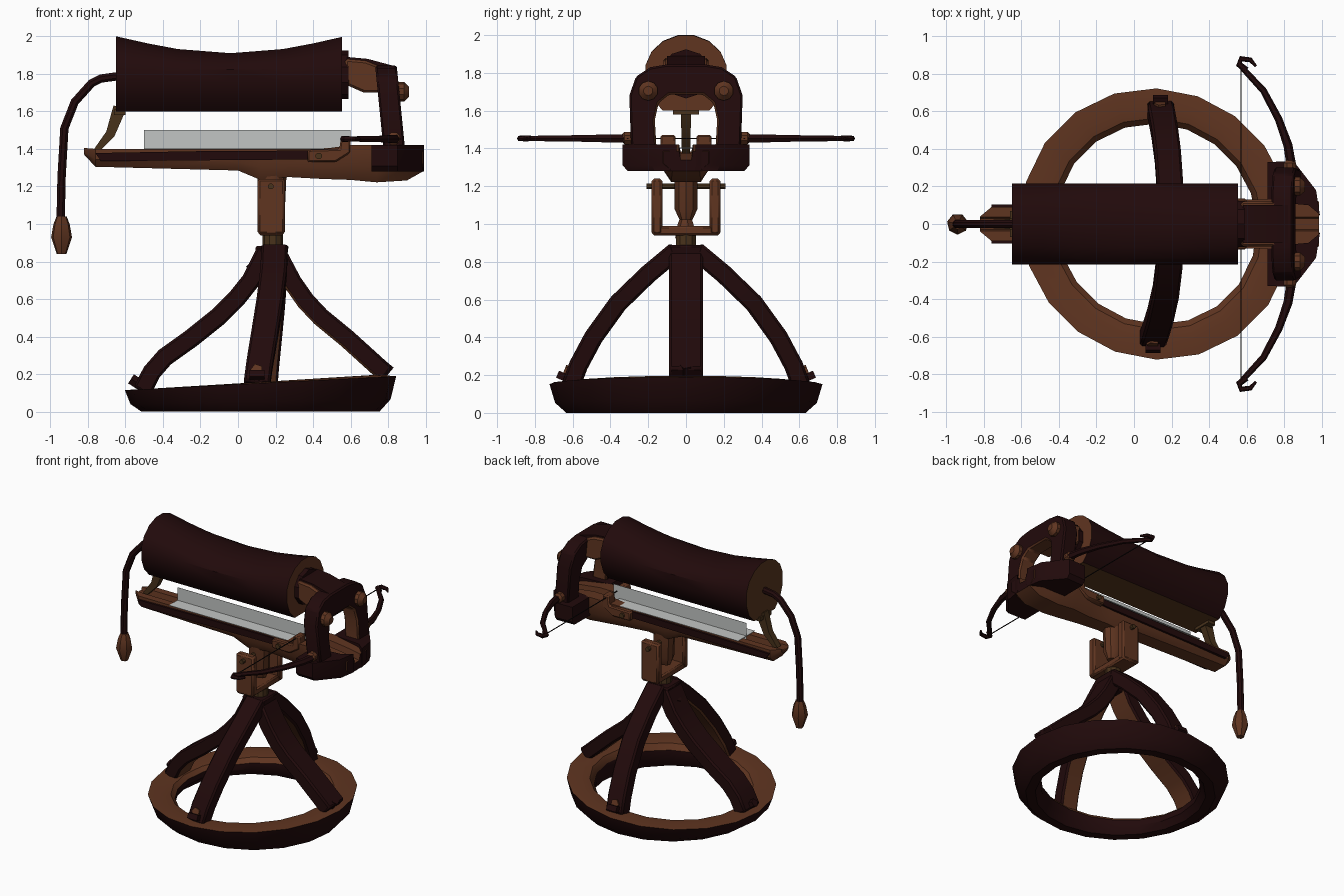
import bpy, bmesh
from math import sin, cos, pi, sqrt
from mathutils import Vector

if "Cube" in bpy.data.objects:
    bpy.data.objects.remove(bpy.data.objects["Cube"])


def material(name, rgb):
    m = bpy.data.materials.new(name)
    m.use_nodes = True
    m.diffuse_color = (*rgb, 1)
    bsdf = m.node_tree.nodes["Principled BSDF"]
    bsdf.inputs["Base Color"].default_value = (*rgb, 1)
    bsdf.inputs["Roughness"].default_value = 0.8
    return m


DARK = material("dark_red_wood", (0.0155, 0.003, 0.0033))
BROWN = material("warm_brown_wood", (0.115, 0.035, 0.0145))
TAN = material("tan_wood", (0.1, 0.038, 0.013))
OLIVE = material("olive_brown_metal", (0.065, 0.032, 0.011))
GREY = material("pale_grey", (0.54, 0.56, 0.55))
STRING = material("black_cord", (0.008, 0.005, 0.005))
parts = []


def loft(name, rings, mats, rule=None, closed=False, bevel=0):
    """Skin a list of equal-length point rings; rule(normal, centre) picks a material."""
    bm = bmesh.new()
    rows = [[bm.verts.new(p) for p in ring] for ring in rings]
    n = len(rows[0])
    pairs = list(zip(rows, rows[1:])) + ([(rows[-1], rows[0])] if closed else [])
    for a, b in pairs:
        for i in range(n):
            j = (i + 1) % n
            bm.faces.new((a[i], a[j], b[j], b[i]))
    if not closed:
        bm.faces.new(rows[0])
        bm.faces.new(rows[-1])
    bmesh.ops.recalc_face_normals(bm, faces=bm.faces)
    bm.normal_update()
    if rule:
        for f in bm.faces:
            f.material_index = int(rule(f.normal, f.calc_center_median()))
    me = bpy.data.meshes.new(name)
    bm.to_mesh(me)
    bm.free()
    for m in mats:
        me.materials.append(m)
    ob = bpy.data.objects.new(name, me)
    bpy.context.collection.objects.link(ob)
    if bevel:
        mod = ob.modifiers.new("soft_edges", "BEVEL")
        mod.width, mod.segments = bevel, 1
    parts.append(ob)
    return ob


def sweep(name, pts, sizes, mats, side=(0, 1, 0), n=8, rule=None, bevel=0):
    """Sweep an n-sided section of half-sizes (along side, across) on a path."""
    pts = [Vector(p) for p in pts]
    if not isinstance(sizes, list):
        sizes = [sizes] * len(pts)
    rings = []
    for i, (p, s) in enumerate(zip(pts, sizes)):
        a, b = s if isinstance(s, tuple) else (s, s)
        t = (pts[min(i + 1, len(pts) - 1)] - pts[max(i - 1, 0)]).normalized()
        u = Vector(side)
        u = (u - t * u.dot(t)).normalized()
        v = t.cross(u)
        k = sqrt(2) if n == 4 else 1
        angles = [2 * pi * (j + 0.5) / n for j in range(n)]
        rings.append([p + u * (a * k * cos(q)) + v * (b * k * sin(q)) for q in angles])
    return loft(name, rings, mats, rule, bevel=bevel)


def box(name, x, y, z, mats, bevel=0):
    rings = [[(x[0], y[0], h), (x[1], y[0], h), (x[1], y[1], h), (x[0], y[1], h)] for h in z]
    return loft(name, rings, mats, bevel=bevel)


def side_prism(name, outline, y0, y1, mats, bevel=0):
    return loft(name, [[(x, y, z) for x, z in outline] for y in (y0, y1)], mats, bevel=bevel)


# Base ring, slightly oval and tilted on top
section = [(0.64, 0), (0.7, 0.35), (0.73, 1), (0.63, 1.04), (0.57, 0.98), (0.54, 0.75), (0.54, 0.4), (0.575, 0)]
rings = []
for i in range(20):
    q = 2 * pi * i / 20
    top = 0.152 + 0.037 * cos(q)
    k = 0.99 - 0.018 * sin(2 * q)
    rings.append([(0.12 + r * k * cos(q), r * k * sin(q), h * top) for r, h in section])
loft("base_ring", rings, [DARK, BROWN], lambda n, c: n.z > 0.4, closed=True)


# Curved legs, brown on the inner face
def inner(n, c):
    return n.z < -0.3 and n.x * (c.x - 0.18) + n.y * c.y < 0


for s, name, foot in ((-1, "front_leg", 0.1), (1, "back_leg", 0.14)):
    prof = [(0.05, 0.86), (0.2, 0.735), (0.36, 0.58), (0.49, 0.4), (0.57, 0.25), (0.61, 0.14)]
    path = [(0.195 + (foot - 0.195) * (r / 0.61) ** 2.5, s * r, z) for r, z in prof]
    sweep(name, path, (0.07, 0.05), [DARK, BROWN], (1, 0, 0), 4, inner, 0.012)
    sweep(name + "_bolt", [(foot, s * 0.58, 0.2), (foot, s * 0.645, 0.225)], 0.033, [BROWN], (1, 0, 0), 5)
    sweep(name + "_foot_lug", [(foot, s * 0.6, 0.17), (foot, s * 0.68, 0.205)], (0.04, 0.02), [DARK], (1, 0, 0), 4)
    sweep(name + "_upper_bolt", [(0.19, s * 0.12, 0.75), (0.19, s * 0.165, 0.815)], 0.025, [DARK], (1, 0, 0), 6)
side_legs = {
    "left_leg": [(0.2, 0.86), (0.29, 0.69), (0.36, 0.59), (0.44, 0.505), (0.58, 0.39), (0.79, 0.2)],
    "right_leg": [(0.15, 0.86), (0.07, 0.7), (-0.01, 0.6), (-0.1, 0.51), (-0.25, 0.39), (-0.39, 0.29),
                  (-0.46, 0.21), (-0.51, 0.11)],
}
for name, prof in side_legs.items():
    sweep(name, [(x, 0, z) for x, z in prof], (0.09, 0.05), [DARK, BROWN], (0, 1, 0), 4, inner, 0.012)
sweep("left_leg_bolt", [(0.76, 0, 0.2), (0.805, 0, 0.255)], 0.033, [DARK], n=5)
sweep("right_leg_bolt", [(-0.5, 0, 0.13), (-0.57, 0, 0.175)], 0.03, [DARK], n=5)
sweep("right_leg_upper_bolt", [(0.11, 0, 0.74), (0.06, 0, 0.79)], 0.025, [DARK], n=6)

# Pedestal head, swivel neck and yoke
sweep("leg_cap", [(0.185, 0, 0.76), (0.18, 0, 0.885)], [0.07, 0.09], [DARK], n=4, bevel=0.01)
sweep("swivel_neck", [(0.185, 0, 0.86), (0.185, 0, 0.96)], 0.055, [OLIVE], n=10)
box("yoke_base", (0.11, 0.245), (-0.18, 0.18), (0.94, 0.99), [BROWN], 0.01)
for s in (-1, 1):
    box("yoke_arm", (0.105, 0.25), sorted((s * 0.125, s * 0.182)), (0.945, 1.24), [BROWN], 0.012)
sweep("pivot_tongue", [(0.18, 0, z) for z in (1.02, 1.08, 1.3)],
      [(0.035, 0.05), (0.064, 0.07), (0.066, 0.08)], [BROWN], n=10)
sweep("pivot_pin", [(0.175, -0.21, 1.2), (0.175, 0.21, 1.2)], 0.016, [OLIVE], (1, 0, 0))

# Stock with an open groove: x, bottom, top, half width
stations = [(-0.82, 1.37, 1.405, 0.04), (-0.76, 1.305, 1.4, 0.09), (0, 1.285, 1.4, 0.09),
            (0.12, 1.235, 1.4, 0.09), (0.27, 1.25, 1.4, 0.09), (0.45, 1.24, 1.4, 0.1),
            (0.6, 1.235, 1.42, 0.13), (0.74, 1.222, 1.42, 0.13), (0.9, 1.232, 1.4, 0.13), (0.985, 1.28, 1.385, 0.12)]
rings = []
for x, lo, hi, w in stations:
    mid = lo + 0.4 * (hi - lo)
    half = [(0.028, hi - 0.045 if x > -0.8 else hi - 0.02), (0.036, hi), (w, hi), (w, mid), (w * 0.6, lo)]
    rings.append([(x, y, z) for y, z in half] + [(x, -y, z) for y, z in reversed(half)])
loft("stock", rings, [BROWN, DARK], lambda n, c: n.x > 0.6)
for s in (-1, 1):
    # Dark side rail
    side_prism("side_rail", [(-0.76, 1.378), (-0.2, 1.388), (0.52, 1.392), (0.52, 1.345), (-0.73, 1.335)],
               s * 0.085, s * 0.105, [DARK])
    # Trigger bracket and its pin
    side_prism("side_bracket", [(0.37, 1.33), (0.52, 1.33), (0.6, 1.38), (0.6, 1.47), (0.55, 1.47),
                                (0.54, 1.4), (0.37, 1.395)], s * 0.055, s * 0.135, [BROWN], bevel=0.008)
    sweep("bracket_pin", [(0.43, s * 0.13, 1.362), (0.43, s * 0.15, 1.362)], 0.018, [OLIVE], (1, 0, 0))

# Crossed pale strips lying along the groove
box("upright_strip", (-0.5, 0.6), (-0.001, 0.001), (1.38, 1.5), [GREY])
box("flat_strip", (-0.5, 0.55), (-0.1, 0.1), (1.401, 1.404), [GREY])

# Bow mount, arch and bow limbs
arch_half = [(0.29, 1.38), (0.3, 1.68), (0.265, 1.78), (0.19, 1.83), (0.1, 1.845)]
hole_half = [(0.09, 1.685), (0.145, 1.64), (0.165, 1.55), (0.155, 1.38)]
outline = ([(-y, z) for y, z in arch_half] + [(y, z) for y, z in reversed(arch_half)]
           + [(y, z) for y, z in reversed(hole_half)] + [(-y, z) for y, z in hole_half])
rings = [[(x - 0.1 * (z - 1.6), y, z) for y, z in outline] for x in (0.755, 0.87)]
loft("arch_frame", rings, [DARK, BROWN],
     lambda n, c: abs(n.x) < 0.5 and (n.y * c.y < -0.02 or n.z < -0.5) and c.z > 1.4, bevel=0.01)
for s in (-1, 1):
    mount = [(0.71, 0.33), (0.85, 0.335), (0.97, 0.18), (0.99, 0.05), (0.93, 0.1), (0.71, 0.12)]
    loft("bow_mount", [[(x, s * y * k, z) for x, y in mount]
                       for z, k in ((1.28, 0.92), (1.31, 1), (1.42, 1))], [DARK])
    sweep("arch_bolt", [(0.84, s * 0.2, 1.705), (0.885, s * 0.2, 1.705), (0.912, s * 0.2, 1.705)],
          [0.052, 0.052, 0.025], [BROWN], n=10)
    sweep("limb_socket", [(0.83, s * y, 1.455) for y in (0.27, 0.29, 0.325, 0.34)],
          [0.02, 0.036, 0.036, 0.02], [BROWN], (1, 0, 0))
    limb = [(0.84, 0.3), (0.82, 0.42), (0.77, 0.56), (0.69, 0.71), (0.57, 0.84)]
    sweep("bow_limb", [(x, s * y, 1.453) for x, y in limb], [0.026, 0.024, 0.02, 0.018, 0.015],
          [DARK], (0, 0, 1), 6)
    hook = [(0.6, 0.82), (0.56, 0.85), (0.57, 0.88), (0.62, 0.875), (0.65, 0.84)]
    sweep("limb_hook", [(x, s * y, 1.453) for x, y in hook], [0.016, 0.018, 0.016, 0.013, 0.007],
          [DARK], (0, 0, 1), 6)
sweep("bow_string", [(0.57, -0.845, 1.453), (0.57, 0.845, 1.453)], 0.0025, [STRING], (1, 0, 0), 4)

# Barrel with a sagging back, flat belly and lighter ends
rings = []
for x, top in ((-0.65, 2.0), (-0.48, 1.962), (-0.32, 1.932), (-0.04, 1.91), (0.24, 1.932), (0.4, 1.962), (0.555, 1.997)):
    ring = []
    for i in range(16):
        q = 2 * pi * (i + 0.5) / 16
        y, h = 0.215 * cos(q) / cos(pi / 16), sin(q) / cos(pi / 16)
        ring.append((x, y, 1.8 + (h * (top - 1.8) if h > 0 else max(h * 0.24, -0.2))))
    rings.append(ring)
loft("barrel", rings, [DARK, BROWN, TAN],
     lambda n, c: 1 if n.x > 0.7 else 2 if n.z < -0.9 or n.x < -0.7 else 0)

# Neck joining the barrel to the arch
sweep("neck_collar", [(0.54, 0, 1.795), (0.59, 0, 1.795)], 0.13, [DARK], n=10)
side_prism("barrel_neck", [(0.57, 1.88), (0.68, 1.87), (0.77, 1.835), (0.77, 1.7), (0.67, 1.7), (0.58, 1.74)],
           -0.12, 0.12, [BROWN], bevel=0.012)
side_prism("neck_strap", [(0.58, 1.89), (0.69, 1.88), (0.82, 1.845), (0.82, 1.825), (0.58, 1.865)],
           -0.1, 0.1, [DARK])

# Rear strut between stock and barrel
sweep("rear_strut", [(-0.76, 0, 1.385), (-0.68, 0, 1.48), (-0.63, 0, 1.62)],
      [(0.022, 0.014), (0.024, 0.025), (0.028, 0.035)], [OLIVE], n=4)
box("strut_head", (-0.66, -0.6), (-0.07, 0.07), (1.58, 1.61), [OLIVE])

# Crank rod and grip
sweep("crank_rod", [(-0.62, 0, 1.79), (-0.73, 0, 1.775), (-0.78, 0, 1.75), (-0.87, 0, 1.65), (-0.925, 0, 1.51),
                    (-0.94, 0, 1.25), (-0.945, 0, 1.02)], 0.024, [DARK])
sweep("crank_grip", [(-0.94, 0, z) for z in (1.04, 1.0, 0.93, 0.84)],
      [0.028, 0.044, 0.057, 0.026], [BROWN], n=7)

# Smooth shading with sharp edges kept
bpy.ops.object.select_all(action="DESELECT")
for ob in parts:
    ob.select_set(True)
bpy.context.view_layer.objects.active = parts[0]
bpy.ops.object.shade_smooth_by_angle(angle=0.6)
